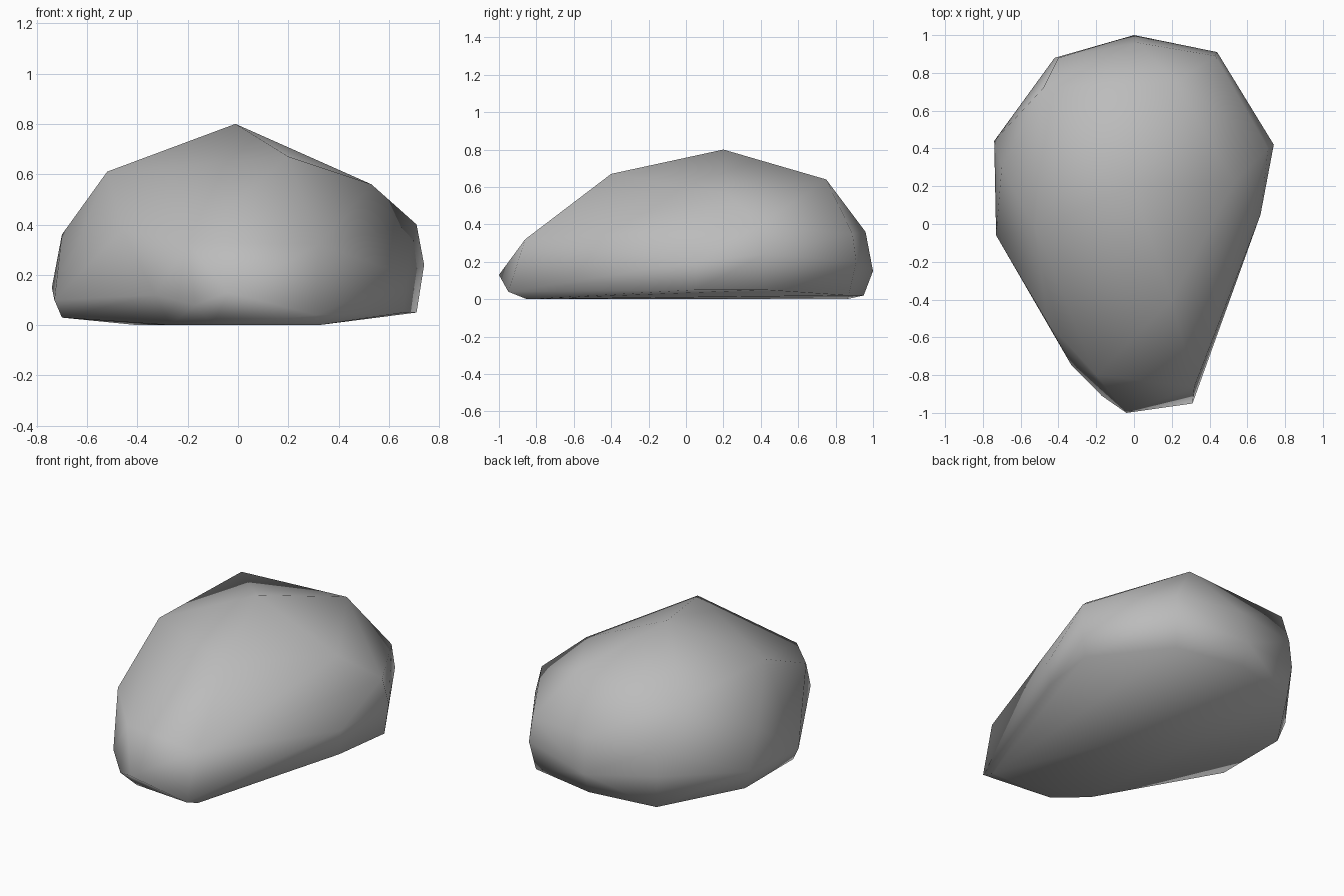
import bpy
import bmesh

# Remove the default cube if the scene has it
default_cube = bpy.data.objects.get("Cube")
if default_cube:
    bpy.data.objects.remove(default_cube, do_unlink=True)


def make_material(name, colour):
    """Flat, matte material in a single linear colour."""
    material = bpy.data.materials.new(name)
    material.use_nodes = True
    material.diffuse_color = colour
    shader = material.node_tree.nodes["Principled BSDF"]
    shader.inputs["Base Color"].default_value = colour
    shader.inputs["Roughness"].default_value = 1
    return material


def hull_object(name, layers, material):
    """Wrap a tight skin around stacked layers of corners, then smooth it."""
    mesh_builder = bmesh.new()
    for layer in layers:
        for corner in layer:
            mesh_builder.verts.new(corner)
    result = bmesh.ops.convex_hull(mesh_builder, input=mesh_builder.verts[:])
    # Drop corners that ended up inside the skin
    loose = [v for v in mesh_builder.verts if not v.link_faces]
    bmesh.ops.delete(mesh_builder, geom=loose, context="VERTS")
    bmesh.ops.recalc_face_normals(mesh_builder, faces=mesh_builder.faces[:])
    for face in mesh_builder.faces:
        face.smooth = True

    mesh = bpy.data.meshes.new(name)
    mesh_builder.to_mesh(mesh)
    mesh_builder.free()
    mesh.materials.append(material)
    rock = bpy.data.objects.new(name, mesh)
    bpy.context.collection.objects.link(rock)
    return rock


# Underside, where the boulder rests on the ground
base = [
    (.32, -.85, 0), (-.1, -.85, 0), (-.27, -.7, 0), (-.7, -.05, .03),
    (-.7, .42, .03), (-.4, .86, 0), (0, .95, .02), (.42, .87, .02),
    (.71, .42, .05), (.66, .05, .05),
]

# Widest belt, narrowing to the nose at the front
belt = [
    (.31, -.95, .04), (-.04, -1, .13), (-.17, -.91, .08), (-.33, -.75, .12),
    (-.73, -.06, .1), (-.74, .44, .15), (-.42, .88, .2), (0, 1, .15),
    (.44, .91, .2), (.74, .42, .24), (.67, .05, .2),
]

# Shoulders, where the sides turn in towards the top
shoulders = [
    (.32, -.86, .32), (-.2, -.8, .33), (-.46, -.52, .38), (-.7, .3, .36),
    (-.4, .88, .36), (.02, .96, .36), (.43, .89, .35), (.71, .4, .4),
]

# Crown with the single peak
crown = [
    (.2, -.4, .67), (-.52, -.03, .61), (-.48, .72, .62),
    (.22, .75, .64), (.53, .22, .56), (-.01, .2, .8),
]

stone_grey = make_material("stone_grey", (.5, .5, .5, 1))
hull_object("boulder", [base, belt, shoulders, crown], stone_grey)
